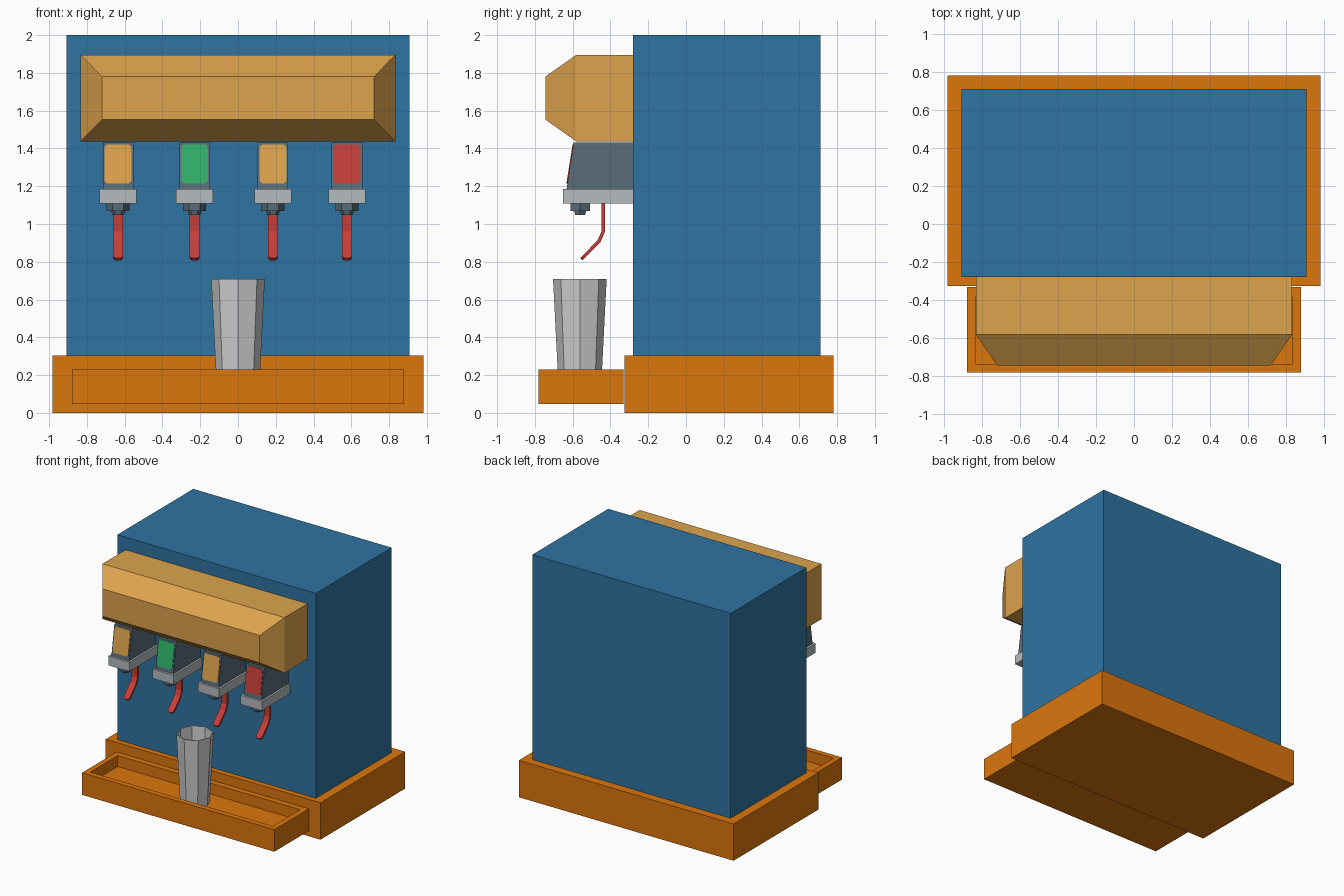
import bpy, bmesh, math
from mathutils import Vector

if "Cube" in bpy.data.objects:
    bpy.data.objects.remove(bpy.data.objects["Cube"])


def material(name, r, g, b):
    lin = [(c / 255 / 12.92) if c < 10 else ((c / 255 + 0.055) / 1.055) ** 2.4 for c in (r, g, b)]
    m = bpy.data.materials.new(name)
    m.diffuse_color = (*lin, 1)
    m.use_nodes = True
    m.node_tree.nodes["Principled BSDF"].inputs["Base Color"].default_value = m.diffuse_color
    return m


BLUE = material("cabinet blue", 47, 116, 162)
ORANGE = material("base orange", 220, 118, 13)
TAN = material("hood tan", 221, 163, 77)
SLATE = material("valve slate", 90, 109, 122)
SILVER = material("plate silver", 181, 188, 191)
RED = material("lever red", 198, 62, 57)
GREEN = material("label green", 48, 178, 102)
CUP = material("cup grey", 205, 205, 205)


def finish(name, bm, mat):
    bmesh.ops.recalc_face_normals(bm, faces=bm.faces)
    me = bpy.data.meshes.new(name)
    bm.to_mesh(me)
    bm.free()
    me.materials.append(mat)
    ob = bpy.data.objects.new(name, me)
    bpy.context.collection.objects.link(ob)
    return ob


def loft(name, rings, mat):
    """Skin a stack of equal-length point rings and cap both ends."""
    bm = bmesh.new()
    loops = [[bm.verts.new(p) for p in ring] for ring in rings]
    n = len(loops[0])
    for a, b in zip(loops, loops[1:]):
        for i in range(n):
            j = (i + 1) % n
            bm.faces.new((a[i], a[j], b[j], b[i]))
    bm.faces.new(loops[0][::-1])
    bm.faces.new(loops[-1])
    return finish(name, bm, mat)


def rect(x0, x1, y0, y1, z):
    return [(x0, y0, z), (x1, y0, z), (x1, y1, z), (x0, y1, z)]


def rect_xz(x, y, z0, z1):
    return [(-x, y, z0), (x, y, z0), (x, y, z1), (-x, y, z1)]


def ngon(x, y, z, r, n):
    return [(x + r * math.cos(math.tau * i / n), y + r * math.sin(math.tau * i / n), z)
            for i in range(n)]


def box(name, x0, x1, y0, y1, z0, z1, mat):
    return loft(name, [rect(x0, x1, y0, y1, z0), rect(x0, x1, y0, y1, z1)], mat)


# Base and cabinet
box("base", -0.983, 0.983, -0.326, 0.782, 0, 0.305, ORANGE)
box("cabinet", -0.908, 0.908, -0.28, 0.712, 0.305, 2.0, BLUE)

# Drip tray with a recessed top
loft("drip_tray", [rect(-0.88, 0.88, -0.782, -0.331, 0.047),
                   rect(-0.88, 0.88, -0.782, -0.331, 0.23),
                   rect(-0.835, 0.835, -0.737, -0.38, 0.23),
                   rect(-0.835, 0.835, -0.737, -0.38, 0.14)], ORANGE)

# Hood with a tapered front
loft("hood", [rect_xz(0.833, -0.28, 1.438, 1.895),
              rect_xz(0.833, -0.582, 1.438, 1.895),
              rect_xz(0.72, -0.745, 1.553, 1.78)], TAN)

# Open eight-sided cup standing in the tray
CY = -0.562
loft("cup", [ngon(0, CY, 0.14, 0.113, 8), ngon(0, CY, 0.71, 0.142, 8),
             ngon(0, CY, 0.71, 0.134, 8), ngon(0, CY, 0.155, 0.105, 8)], CUP)


def label(name, x, mat):
    """Thin chamfered plate lying on the sloped valve front."""
    lo, hi = Vector((x, -0.632, 1.19)), Vector((x, -0.594, 1.43))
    up = (hi - lo).normalized()
    out = Vector((0, -up.z, up.y))
    mid = lo.lerp(hi, 0.53)
    w, h, c = 0.071, 0.104, 0.014
    outline = [(-w, -h + c), (-w + c, -h), (w - c, -h), (w, -h + c),
               (w, h - c), (w - c, h), (-w + c, h), (-w, h - c)]
    rings = [[mid + Vector((u, 0, 0)) + up * v + out * d for u, v in outline]
             for d in (-0.002, 0.005)]
    loft(name, rings, mat)


def lever(name, x):
    """Bent strip with a rounded tip."""
    # y, z, half width
    path = [(-0.438, 1.115, 0.027), (-0.438, 0.96, 0.027), (-0.461, 0.908, 0.027),
            (-0.541, 0.827, 0.027), (-0.549, 0.819, 0.023), (-0.554, 0.814, 0.015)]
    rings = []
    for i, (y, z, w) in enumerate(path):
        a, b = path[max(i - 1, 0)], path[min(i + 1, len(path) - 1)]
        d = Vector((0, b[0] - a[0], b[1] - a[1])).normalized()
        n = Vector((0, -d.z, d.y)) * 0.009
        p = Vector((x, y, z))
        s = Vector((w, 0, 0))
        rings.append([p - s - n, p + s - n, p + s + n, p - s + n])
    loft(name, rings, RED)


# Four dispensing valves
for i, (x, mat) in enumerate([(-0.635, TAN), (-0.23, GREEN), (0.185, TAN), (0.577, RED)], 1):
    loft(f"valve_housing_{i}", [rect(x - 0.081, x + 0.081, -0.632, -0.28, 1.185),
                                rect(x - 0.081, x + 0.081, -0.594, -0.28, 1.432)], SLATE)
    label(f"valve_label_{i}", x, mat)
    box(f"valve_plate_{i}", x - 0.097, x + 0.097, -0.65, -0.28, 1.108, 1.185, SILVER)
    loft(f"nozzle_{i}", [ngon(x, -0.56, 1.11, 0.06, 6), ngon(x, -0.56, 1.068, 0.06, 6),
                         ngon(x, -0.56, 1.068, 0.036, 6), ngon(x, -0.56, 1.047, 0.03, 6)], SLATE)
    lever(f"lever_{i}", x)
